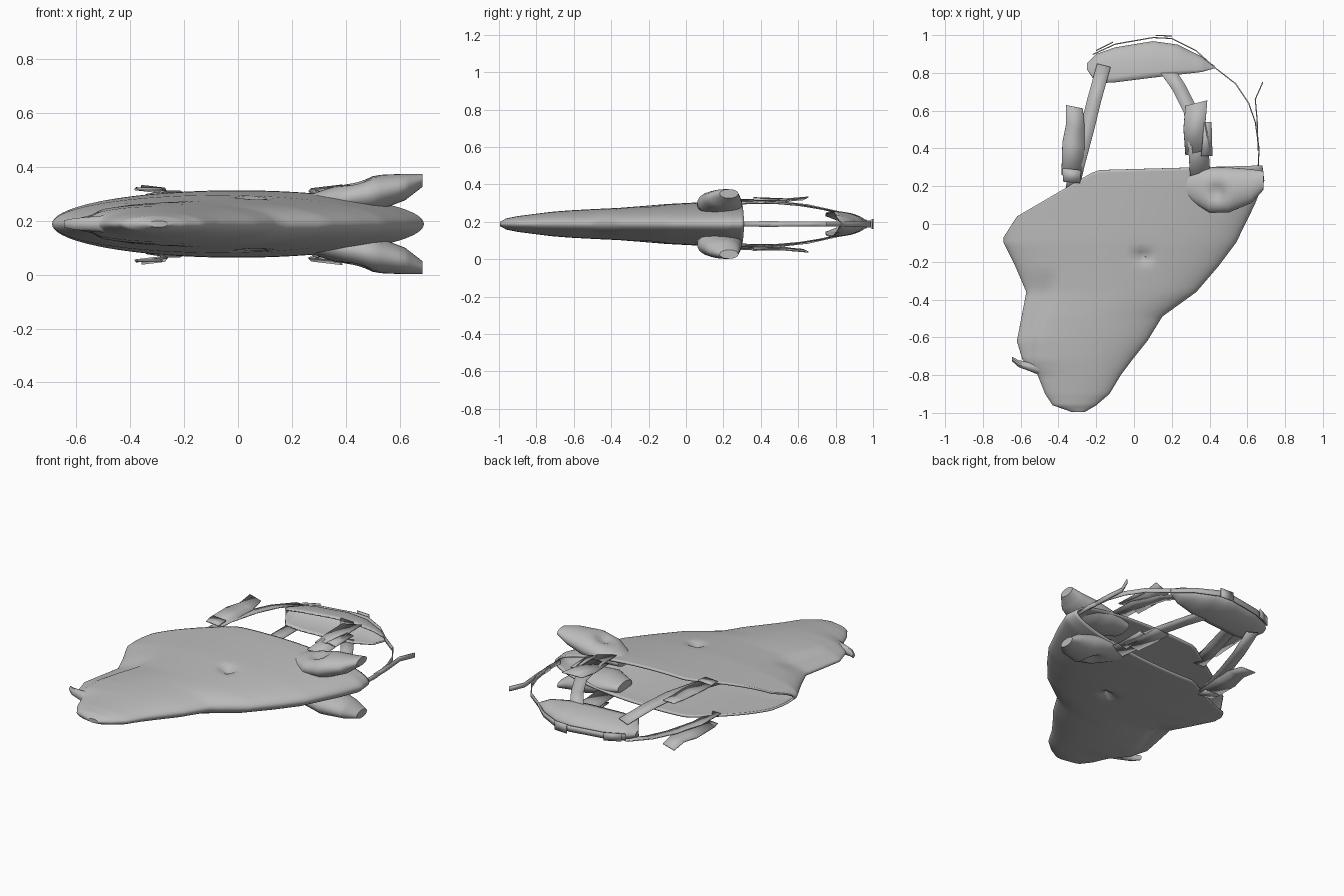
import bpy, bmesh, math
from mathutils import Vector

cube = bpy.data.objects.get("Cube")
if cube:
    bpy.data.objects.remove(cube, do_unlink=True)

MID = 0.188          # height of the symmetry plane
grey = bpy.data.materials.new("plain_grey")
grey.use_nodes = True
grey.diffuse_color = (0.5, 0.5, 0.5, 1)
grey.node_tree.nodes["Principled BSDF"].inputs["Base Color"].default_value = (0.5, 0.5, 0.5, 1)


def lerp(a, b, t):
    return a + (b - a) * t


def smooth(t):
    t = max(0.0, min(1.0, t))
    return t * t * (3 - 2 * t)


def curve_at(points, x):
    for (x0, y0), (x1, y1) in zip(points, points[1:]):
        if x <= x1:
            return lerp(y0, y1, max(0, (x - x0) / (x1 - x0)))
    return points[-1][1]


def refine(rows, steps):
    """Insert evenly blended rows between the given ones."""
    out = []
    for a, b in zip(rows, rows[1:]):
        out += [[lerp(p, q, i / steps) for p, q in zip(a, b)] for i in range(steps)]
    return out + [list(rows[-1])]


def loft(name, rings, closed=True, caps=(), thick=0.0, angle=40):
    bm = bmesh.new()
    vs = [[bm.verts.new(p) for p in ring] for ring in rings]
    n = len(vs[0])
    for a, b in zip(vs, vs[1:]):
        for j in range(n if closed else n - 1):
            k = (j + 1) % n
            bm.faces.new((a[j], a[k], b[k], b[j]))
    for c in caps:
        bm.faces.new(vs[c])
    bmesh.ops.recalc_face_normals(bm, faces=bm.faces)
    mesh = bpy.data.meshes.new(name)
    bm.to_mesh(mesh)
    bm.free()
    for p in mesh.polygons:
        p.use_smooth = True
    mesh.set_sharp_from_angle(angle=math.radians(angle))
    mesh.materials.append(grey)
    obj = bpy.data.objects.new(name, mesh)
    bpy.context.collection.objects.link(obj)
    if thick:
        mod = obj.modifiers.new("thickness", "SOLIDIFY")
        mod.thickness = thick
        mod.offset = -1
    return obj


def ribbon(name, path, across, side=1):
    """Flat strap; path rows are x, y, height above the middle, half width."""
    w = Vector(across).normalized()
    rings = []
    for x, y, z, half in path:
        c = Vector((x, y, z))
        rings.append([(p.x, p.y, MID + side * p.z) for p in (c - w * half, c + w * half)])
    return loft(name, rings, closed=False, thick=0.006)


# Hollow head shell: y, left x, right x, half thickness, blend to the slanted rim
rows = refine([
    (-0.995, -0.33, -0.26, 0.012, 0), (-0.96, -0.43, -0.20, 0.03, 0),
    (-0.90, -0.47, -0.13, 0.042, 0), (-0.80, -0.51, -0.07, 0.055, 0),
    (-0.72, -0.59, -0.01, 0.065, 0), (-0.62, -0.62, 0.07, 0.073, 0),
    (-0.49, -0.595, 0.15, 0.08, 0), (-0.36, -0.57, 0.33, 0.086, 0),
    (-0.22, -0.63, 0.45, 0.097, 0), (-0.10, -0.69, 0.54, 0.107, 0),
    (-0.10, -0.69, 0.64, 0.117, 0.5), (-0.10, -0.69, 0.69, 0.123, 0.8),
    (-0.10, -0.69, 0.68, 0.125, 1)], 5)
rim = [(-0.69, -0.07), (-0.62, 0.04), (-0.2, 0.285), (0.68, 0.31)]
crease = [(-0.8, -0.52), (-0.6, -0.5), (-0.4, -0.42), (-0.25, -0.38)]
rings = []
for y0, xl, xr, h, blend in rows:
    ring = []
    for j in range(96):
        a = math.tau * j / 96
        x = (xl + xr) / 2 + (xr - xl) / 2 * math.cos(a)
        y = lerp(y0, curve_at(rim, x), blend)
        z = h * math.sin(a)
        # thinner jaw beyond the mouth crease
        fade = smooth((y + 0.9) / 0.12) * smooth((-0.22 - y) / 0.15)
        z *= 1 - 0.28 * fade * smooth((curve_at(crease, y) - x) / 0.05)
        # eye sockets
        d = ((x - 0.05) ** 2 + (y + 0.17) ** 2) / 0.03 ** 2
        z *= 1 - 0.4 * math.exp(-d)
        ring.append((x, y, MID + z))
    rings.append(ring)
loft("head_shell", rings, caps=(0,), thick=0.012)

# Ears: x, centre y, centre height, half depth, half height
ear_rows = refine([
    (0.27, 0.21, 0.08, 0.07, 0.03), (0.40, 0.18, 0.095, 0.12, 0.06),
    (0.50, 0.18, 0.112, 0.12, 0.07), (0.62, 0.20, 0.137, 0.09, 0.049),
    (0.685, 0.23, 0.162, 0.05, 0.024)], 4)
for side, label in ((1, "upper"), (-1, "lower")):
    rings = []
    for x, y, z, ry, rz in ear_rows:
        ring = []
        for j in range(28):
            a = math.tau * j / 28
            py, pz = y + ry * math.cos(a), z + rz * math.sin(a)
            if math.sin(a) > 0:   # shallow cup in the outer face
                pz -= 0.035 * math.exp(-((x - 0.44) ** 2 + (py - 0.17) ** 2) / 0.002)
            ring.append((x, py, MID + side * pz))
        rings.append(ring)
    loft(label + "_ear", rings, caps=(0, -1))

    # Main straps from the rim to the back pad
    ribbon(label + "_jaw_strap",
           [(-0.33, 0.17, 0.10, 0.035), (-0.30, 0.32, 0.118, 0.04), (-0.25, 0.5, 0.118, 0.038),
            (-0.21, 0.66, 0.10, 0.037), (-0.16, 0.84, 0.06, 0.037)], (1, -0.25, 0.15), side)
    ribbon(label + "_crown_strap",
           [(0.35, 0.27, 0.118, 0.055), (0.34, 0.42, 0.122, 0.055), (0.30, 0.6, 0.105, 0.037),
            (0.24, 0.72, 0.085, 0.037), (0.18, 0.81, 0.064, 0.04)], (1, 0.3, -0.1), side)
    # Folded strap ends and buckles
    ribbon(label + "_jaw_strap_end",
           [(-0.33, 0.25, 0.125, 0.055), (-0.32, 0.42, 0.13, 0.06), (-0.31, 0.52, 0.125, 0.05),
            (-0.315, 0.62, 0.14, 0.045)], (1, -0.2, -0.12), side)
    ribbon(label + "_crown_strap_end",
           [(0.34, 0.38, 0.128, 0.07), (0.32, 0.52, 0.13, 0.06), (0.33, 0.64, 0.14, 0.06)],
           (1, 0.25, 0.12), side)
    ribbon(label + "_crown_buckle",
           [(0.385, 0.36, 0.132, 0.03), (0.39, 0.54, 0.127, 0.02)], (1, 0, -0.2), side)
    ribbon(label + "_jaw_buckle",
           [(-0.33, 0.22, 0.13, 0.045), (-0.33, 0.29, 0.135, 0.05)], (1, -0.1, 0), side)

# Curved back pad: x, front y, back y, half height
pad_rows = refine([
    (-0.25, 0.82, 0.85, 0.02), (-0.20, 0.745, 0.90, 0.05), (-0.10, 0.75, 0.935, 0.062),
    (0.10, 0.775, 0.968, 0.069), (0.23, 0.79, 0.95, 0.066), (0.36, 0.805, 0.885, 0.045),
    (0.43, 0.825, 0.835, 0.012)], 4)
rings = []
for x, yf, yb, h in pad_rows:
    arc = [math.pi * (j / 20 - 0.5) for j in range(21)]
    rings.append([(x, lerp(yf, yb, math.cos(a)), MID + h * math.sin(a)) for a in arc])
loft("back_pad", rings, closed=False, caps=(0, -1), thick=0.008)

# Middle strap running around the pad and forward to the crown
UP = (0, 0, 1)
ribbon("middle_strap",
       [(-0.22, 0.90, 0, 0.018), (-0.10, 0.955, 0, 0.018), (0.1, 0.99, 0, 0.018),
        (0.2, 0.985, 0, 0.018), (0.33, 0.92, 0, 0.015), (0.43, 0.83, 0, 0.013),
        (0.54, 0.745, 0, 0.013), (0.61, 0.64, 0, 0.013), (0.645, 0.54, 0, 0.013),
        (0.665, 0.40, 0, 0.013), (0.66, 0.29, 0, 0.013)], UP)
ribbon("middle_strap_end",
       [(0.66, 0.39, 0, 0.016), (0.655, 0.55, 0, 0.014), (0.645, 0.66, 0, 0.014),
        (0.685, 0.75, 0, 0.014)], UP)
ribbon("pad_buckle", [(0.115, 0.996, 0, 0.028), (0.2, 0.992, 0, 0.028)], UP)
ribbon("pad_strap_end", [(-0.2, 0.915, 0, 0.024), (-0.11, 0.96, 0, 0.024)], UP)

# Small tuft under the chin: x, y, half length, half height
rings = []
for x, y, ry, rz in ((-0.48, -0.77, 0.04, 0.035), (-0.55, -0.755, 0.025, 0.028),
                     (-0.61, -0.74, 0.018, 0.022), (-0.645, -0.715, 0.012, 0.014)):
    rings.append([(x, y + ry * math.cos(math.tau * j / 10), MID + rz * math.sin(math.tau * j / 10))
                  for j in range(10)])
loft("chin_tuft", rings, caps=(0, -1))
